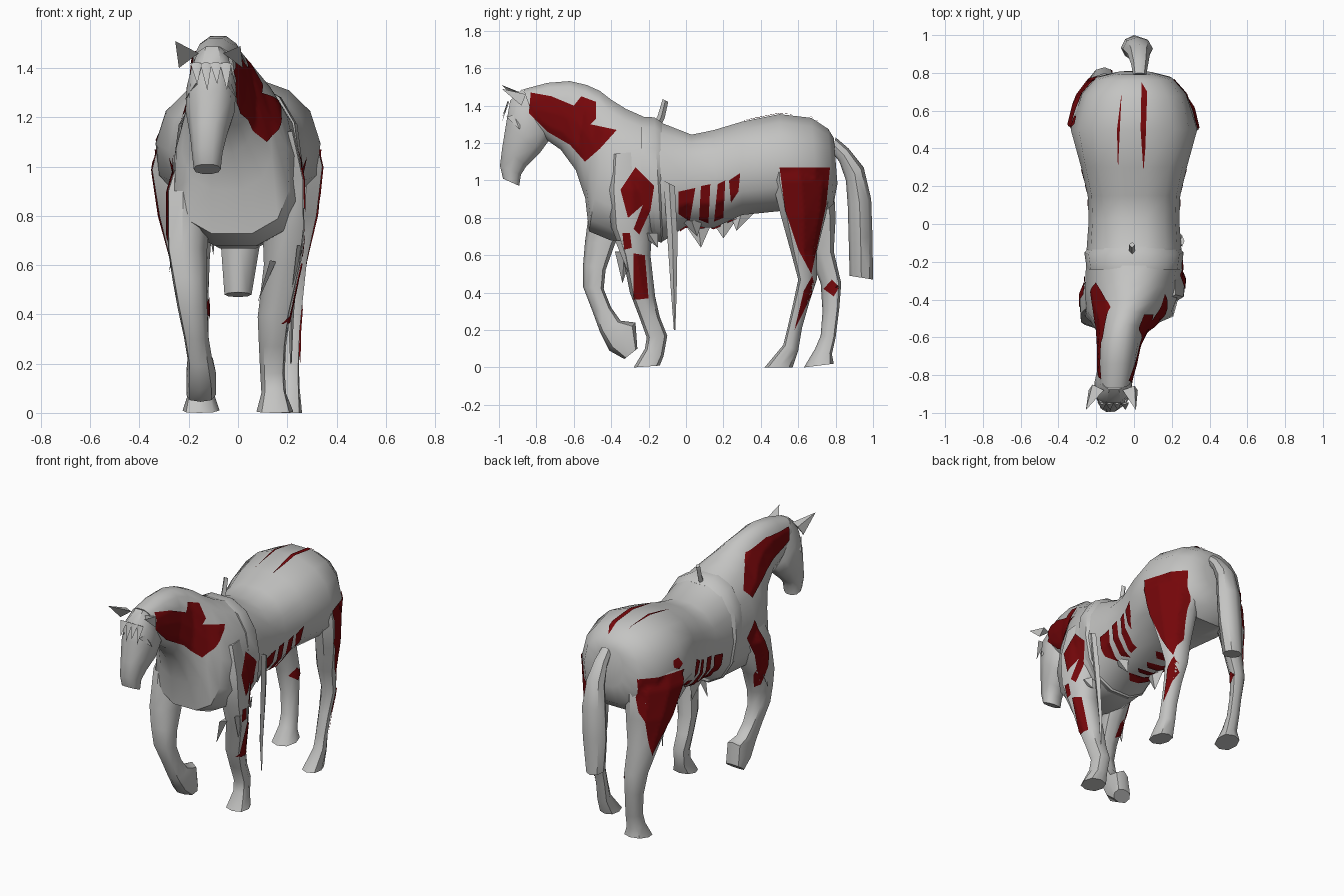
import bpy, bmesh, math
from mathutils import Vector
from mathutils.bvhtree import BVHTree


def material(name, rgb):
    m = bpy.data.materials.new(name)
    m.diffuse_color = (*rgb, 1)
    return m


GREY = material("pale grey hide", (0.55, 0.55, 0.54))
RED = material("dark red flesh", (0.175, 0.002, 0.003))
solids = []


def finish(bm, name, mat=GREY, solid=True):
    bmesh.ops.recalc_face_normals(bm, faces=bm.faces)
    if solid:
        solids.append(bm.copy())
    me = bpy.data.meshes.new(name)
    bm.to_mesh(me)
    bm.free()
    me.materials.append(mat)
    ob = bpy.data.objects.new(name, me)
    bpy.context.collection.objects.link(ob)
    bpy.ops.object.select_all(action='DESELECT')
    bpy.context.view_layer.objects.active = ob
    ob.select_set(True)
    bpy.ops.object.shade_smooth_by_angle(angle=math.radians(45))
    return ob


def loft(name, sections, sides=8, solid=True, box=1.0, skew=0.0):
    """Each section: x centre, half width, two end points (y, z), optional pear factor.
    box below 1 squares the section, skew (fading down the part) moves the first end in x."""
    def power(v):
        return math.copysign(abs(v) ** box, v) if abs(v) > 1e-6 else 0
    bm = bmesh.new()
    rings = []
    for k, (xc, hw, a, b, *pear) in enumerate(sections):
        c = Vector((xc, (a[0] + b[0]) / 2, (a[1] + b[1]) / 2))
        h = Vector((0, (a[0] - b[0]) / 2, (a[1] - b[1]) / 2))
        h.x = skew * hw * (1 - k / len(sections))
        ring = []
        for i in range(sides):
            t = 2 * math.pi * i / sides
            w = hw * power(math.cos(t)) * (1 - (pear[0] if pear else 0) * math.sin(t))
            ring.append(bm.verts.new(c + Vector((w, 0, 0)) + h * power(math.sin(t))))
        rings.append(ring)
    for r, s in zip(rings, rings[1:]):
        for i in range(sides):
            j = (i + 1) % sides
            bm.faces.new((r[i], r[j], s[j], s[i]))
    bm.faces.new(rings[0])
    bm.faces.new(rings[-1])
    return finish(bm, name, solid=solid)


def spike(bm, base, tip, across, r=0.03, depth=0.5):
    """Pointed flap: flat three-sided pyramid from base to tip."""
    base, tip, across = Vector(base), Vector(tip), Vector(across).normalized()
    side = (tip - base).cross(across).normalized()
    v = [bm.verts.new(p) for p in (base + across * r, base - across * r, base + side * r * depth, tip)]
    for f in ((0, 1, 2), (0, 1, 3), (1, 2, 3), (2, 0, 3)):
        bm.faces.new([v[i] for i in f])


# Torso and neck
loft("torso_and_neck", [
    (0, .10, (.79, 1.23), (.81, .98)), (0, .20, (.76, 1.28), (.79, .87)),
    (0, .275, (.67, 1.34), (.71, .80), .05), (0, .335, (.5, 1.36), (.5, .83), .1),
    (0, .28, (.3, 1.32), (.3, .81)), (0, .245, (.15, 1.275), (.15, .74)),
    (0, .24, (.03, 1.25), (0, .75)), (0, .25, (-.12, 1.31), (-.12, .67)),
    (0, .255, (-.22, 1.345), (-.25, .67), .1), (-.01, .25, (-.32, 1.39), (-.40, .67), .2),
    (-.025, .225, (-.40, 1.44), (-.52, .72), .3), (-.045, .175, (-.46, 1.485), (-.54, .9), .32),
    (-.065, .13, (-.53, 1.515), (-.59, 1.05), .2), (-.08, .11, (-.62, 1.535), (-.67, 1.16)),
    (-.09, .10, (-.74, 1.525), (-.74, 1.21)), (-.10, .085, (-.87, 1.49), (-.79, 1.26))], 14, box=.85)

# Head
loft("head", [
    (-.105, .07, (-.88, 1.49), (-.74, 1.36)), (-.108, .10, (-.945, 1.43), (-.72, 1.22)),
    (-.113, .10, (-.965, 1.31), (-.78, 1.14)), (-.12, .075, (-.985, 1.18), (-.85, 1.075)),
    (-.125, .062, (-.997, 1.08), (-.88, 1.03)), (-.125, .055, (-.98, 1.01), (-.89, .97))], 10, box=.85)

# Front legs: one planted, one lifted
loft("planted_front_leg", [
    (.14, .08, (-.40, 1.14), (-.2, 1.16)), (.18, .085, (-.42, .95), (-.15, .95)),
    (.185, .085, (-.40, .75), (-.18, .74)), (.18, .075, (-.34, .6), (-.19, .6)),
    (.145, .065, (-.3, .4), (-.165, .38)), (.14, .055, (-.25, .27), (-.14, .27)),
    (.14, .05, (-.21, .16), (-.1, .17)), (.145, .05, (-.22, .1), (-.12, .06)),
    (.15, .075, (-.28, 0), (-.14, .01))], box=.85, skew=.35)
loft("lifted_front_leg", [
    (-.14, .08, (-.44, 1.1), (-.22, 1.13)), (-.195, .09, (-.51, .9), (-.23, .9)),
    (-.205, .08, (-.54, .67), (-.38, .66)), (-.195, .07, (-.55, .55), (-.43, .52)),
    (-.185, .06, (-.55, .43), (-.44, .42)), (-.17, .05, (-.50, .3), (-.40, .32)),
    (-.155, .05, (-.46, .19), (-.35, .25)), (-.15, .06, (-.41, .09), (-.27, .24)),
    (-.15, .06, (-.33, .045), (-.26, .10))], box=.85, skew=-.35)

# Hind legs, the second one trailing
loft("forward_hind_leg", [
    (.16, .10, (.46, 1.2), (.72, 1.2)), (.215, .10, (.46, 1.0), (.775, 1.0)),
    (.21, .09, (.51, .8), (.75, .82)), (.20, .07, (.56, .62), (.70, .62)),
    (.205, .055, (.6, .47), (.7, .47)), (.205, .045, (.57, .33), (.66, .35)),
    (.205, .042, (.54, .2), (.62, .21)), (.205, .045, (.52, .12), (.6, .09)),
    (.2, .06, (.42, 0), (.57, 0))], box=.85, skew=.8)
loft("trailing_hind_leg", [
    (-.16, .10, (.48, 1.2), (.74, 1.2)), (-.215, .105, (.48, .99), (.79, .98)),
    (-.21, .09, (.57, .8), (.80, .8)), (-.195, .07, (.65, .62), (.79, .62)),
    (-.18, .055, (.72, .45), (.83, .45)), (-.165, .045, (.73, .3), (.82, .32)),
    (-.155, .045, (.72, .17), (.8, .16)), (-.15, .05, (.69, .1), (.78, .07)),
    (-.15, .075, (.63, 0), (.79, .02))], box=.85, skew=-.8)

# Tail
loft("tail", [
    (.03, .035, (.80, 1.23), (.78, 1.15)), (.03, .045, (.87, 1.17), (.82, 1.10)),
    (.025, .06, (.95, 1.07), (.855, 1.0)), (.02, .08, (.99, .9), (.865, .86)),
    (.01, .08, (.997, .7), (.87, .68)), (0, .055, (1.0, .47), (.875, .49))], 8, False)

# Ridge of loose hide over the back, with a small hilt
loft("hide_ridge", [
    (0, .225, (-.12, 1.31), (-.10, .70)), (0, .263, (-.17, 1.345), (-.13, .66)),
    (0, .25, (-.24, 1.345), (-.24, .69))], 14, False, box=.85)
loft("hilt", [(-.01, .012, (-.20, 1.24), (-.17, 1.23)), (-.01, .016, (-.15, 1.35), (-.115, 1.33)),
              (-.01, .016, (-.125, 1.435), (-.095, 1.42))], 4, False)

# Long hanging strip on one flank
loft("hanging_strip", [(.255, .012, (-.12, 1.0), (-.06, .97)), (.235, .014, (-.10, .7), (-.045, .7)),
                       (.215, .012, (-.08, .4), (-.05, .4)), (.215, .003, (-.065, .2), (-.057, .2))], 4, False)

# Ears
bm = bmesh.new()
spike(bm, (-.20, -.88, 1.43), (-.255, -.985, 1.51), (.8, 0, .6), .05, .9)
spike(bm, (-.02, -.88, 1.43), (.01, -.985, 1.49), (-.8, 0, .6), .05, -.9)
finish(bm, "ears", solid=False)

# Forelock
bm = bmesh.new()
for i in range(4):
    x = -.17 + .04 * i
    spike(bm, (x, -.945, 1.42), (x + .005, -.985, 1.335 - .025 * (i % 2)), (1, 0, 0), .024, .4)
finish(bm, "forelock", solid=False)

# Brows above the eyes
bm = bmesh.new()
for s in (-1, 1):
    spike(bm, (-.11 + .06 * s, -.92, 1.34), (-.11 + .108 * s, -.89, 1.27), (0, 1, 0), .04)
finish(bm, "brows", solid=False)

# Torn flaps of hide under the belly, chest and elbows
bm = bmesh.new()
for base, tip, r in [
        ((-.13, .06, .80), (-.10, .08, .64), .09), ((-.13, .2, .82), (-.09, .20, .69), .09),
        ((.12, .03, .79), (.1, .06, .70), .06), ((-.1, .3, .83), (-.07, .27, .73), .07),
        ((.24, -.33, .68), (.22, -.31, .51), .05), ((.13, -.33, .62), (.08, -.34, .45), .05),
        ((-.26, -.45, .72), (-.28, -.45, .57), .05), ((.21, -.2, .72), (.2, -.15, .64), .05)]:
    spike(bm, base, tip, (0, 1, 0), r)
finish(bm, "torn_flaps", solid=False)

# Surface of all main parts, used for laying the wounds on
trees = [BVHTree.FromBMesh(b) for b in solids]


def wound(name, outline, axis=0, sign=1, start=1.0):
    """Lay a flat outline onto the hide along an axis."""
    direction = Vector((0, 0, 0))
    direction[axis] = -sign
    bm = bmesh.new()
    pos = (lambda p: (start * sign, *p)) if axis == 0 else (lambda p: (*p, start * sign))
    bm.faces.new([bm.verts.new(pos(p)) for p in outline])
    bmesh.ops.triangulate(bm, faces=bm.faces[:])
    for _ in range(5):
        edges = [e for e in bm.edges if e.calc_length() > .022]
        if edges:
            bmesh.ops.subdivide_edges(bm, edges=edges, cuts=1)
            bmesh.ops.triangulate(bm, faces=bm.faces[:])
    missed = []
    for v in bm.verts:
        hits = [h for h in (t.ray_cast(v.co, direction) for t in trees) if h[0]]
        if hits:
            v.co = min(hits, key=lambda h: h[3])[0] - direction * .007
        else:
            missed.append(v)
    bmesh.ops.delete(bm, geom=missed, context='VERTS')
    # drop faces stretched across a gap between parts
    stretched = [f for f in bm.faces if max(e.calc_length() for e in f.edges) > .09]
    bmesh.ops.delete(bm, geom=stretched, context='FACES')
    finish(bm, name, RED, False)


# Wounds on the +x side
wound("neck_wound", [(-.83, 1.47), (-.72, 1.45), (-.6, 1.40), (-.56, 1.45), (-.48, 1.42), (-.48, 1.33),
                     (-.51, 1.30), (-.37, 1.27), (-.47, 1.22), (-.46, 1.17), (-.54, 1.10), (-.62, 1.19),
                     (-.74, 1.26), (-.73, 1.29), (-.84, 1.36)])
wound("shoulder_wound", [(-.27, 1.07), (-.17, .97), (-.19, .84), (-.25, .71), (-.28, .74), (-.23, .87),
                         (-.31, .80), (-.35, .95)])
wound("elbow_wound", [(-.34, .72), (-.30, .72), (-.29, .64), (-.33, .63)])
wound("foreleg_wound", [(-.28, .61), (-.22, .6), (-.2, .37), (-.28, .36)])
wound("thigh_wound", [(.5, 1.07), (.77, 1.07), (.75, .87), (.67, .68), (.67, .5), (.6, .63), (.53, .84)])
wound("hock_wound", [(.675, .49), (.69, .43), (.62, .28), (.58, .2), (.63, .41)])

# Wounds on the -x side
wound("neck_wound_far", [(-.82, 1.46), (-.6, 1.47), (-.44, 1.42), (-.31, 1.24), (-.36, 1.18), (-.5, 1.25),
                         (-.62, 1.32), (-.8, 1.38)], sign=-1)
wound("shoulder_wound_far", [(-.34, 1.05), (-.26, .96), (-.34, .82), (-.42, .56), (-.45, .8)], sign=-1)
wound("thigh_wound_far", [(.5, 1.07), (.78, 1.07), (.78, .85), (.73, .56), (.6, .8)], sign=-1)
wound("flank_hole", [(.53, 1.15), (.57, 1.14), (.575, 1.1), (.54, 1.08), (.51, 1.11)], sign=-1)
wound("inner_hock_wound", [(.78, .47), (.82, .43), (.79, .38), (.735, .42)], start=0)

# Gaps between the ribs, both sides
for s in (1, -1):
    for i, gap in enumerate([
            [(-.04, .94), (.05, .96), (.02, .78), (-.04, .82)], [(.08, .97), (.13, .98), (.12, .77), (.07, .79)],
            [(.17, .98), (.21, 1.0), (.20, .80), (.15, .78)], [(.23, 1.0), (.29, 1.04), (.28, .94), (.24, .88)]]):
        wound(f"rib_gap_{i}_{'right' if s > 0 else 'left'}", gap, sign=s)

# Rib gaps continuing under the belly
for i in range(4):
    y = -.02 + .085 * i
    wound(f"belly_gap_{i}", [(-.21, y), (.0, y - .02), (.04, y + .02), (-.21, y + .05)], axis=2, sign=-1, start=-.5)

# Slits along the rump
wound("rump_slit_wide", [(.04, .75), (.07, .7), (.06, .4), (.05, .28), (.035, .5)], axis=2, start=2)
wound("rump_slit_thin", [(-.065, .7), (-.09, .5), (-.085, .28), (-.075, .5)], axis=2, start=2)
